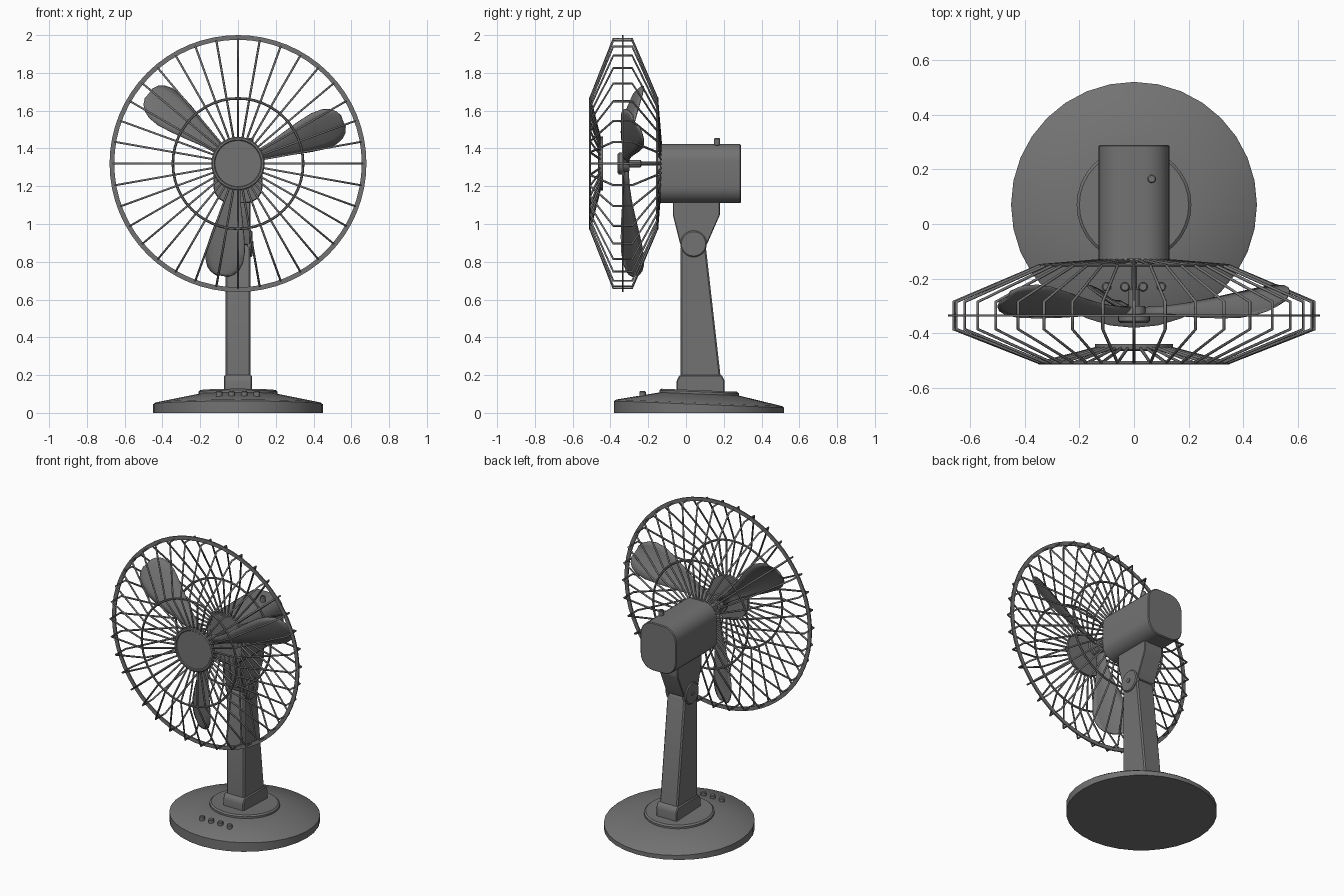
import bpy, bmesh, math
from mathutils import Matrix, Vector

cube = bpy.data.objects.get("Cube")
if cube:
    bpy.data.objects.remove(cube, do_unlink=True)

grey = bpy.data.materials.new("dark_grey")
grey.use_nodes = True
grey.diffuse_color = (0.17, 0.17, 0.17, 1)
grey.node_tree.nodes["Principled BSDF"].inputs["Base Color"].default_value = (0.17, 0.17, 0.17, 1)

HEAD_Z, RING_Y = 1.32, -0.335
TO_Y = Matrix.Rotation(math.radians(90), 4, 'X')      # local +z becomes -y
TO_X = Matrix.Rotation(math.radians(90), 4, 'Y')      # local +z becomes +x


def add(name, bm):
    bmesh.ops.recalc_face_normals(bm, faces=bm.faces)
    mesh = bpy.data.meshes.new(name)
    bm.to_mesh(mesh)
    bm.free()
    ob = bpy.data.objects.new(name, mesh)
    bpy.context.collection.objects.link(ob)
    mesh.materials.append(grey)
    return ob


def lathe(name, profile, matrix, segs=32, closed=False):
    """Turn (radius, height) points around local z; closed profiles make rings."""
    bm = bmesh.new()
    pts = profile + profile[:1] if closed else profile
    verts = [bm.verts.new((r, 0, h)) for r, h in pts]
    edges = [bm.edges.new(pair) for pair in zip(verts, verts[1:])]
    bmesh.ops.spin(bm, geom=verts + edges, axis=(0, 0, 1), cent=(0, 0, 0),
                   steps=segs, angle=math.tau)
    bmesh.ops.remove_doubles(bm, verts=bm.verts, dist=1e-5)
    bm.transform(matrix)
    return add(name, bm)


def on_head(name, profile, segs=32, closed=False):
    """Lathe around the fan axis from (radius, y) points."""
    flipped = [(r, -y) for r, y in profile]
    return lathe(name, flipped, Matrix.Translation((0, 0, HEAD_Z)) @ TO_Y, segs, closed)


def slab(name, outline, half_width, bevel):
    """Extrude a (y, z) outline across x and soften its edges."""
    bm = bmesh.new()
    face = bm.faces.new([bm.verts.new((-half_width, y, z)) for y, z in outline])
    geom = bmesh.ops.extrude_face_region(bm, geom=[face])["geom"]
    bmesh.ops.translate(bm, vec=(2 * half_width, 0, 0),
                        verts=[g for g in geom if isinstance(g, bmesh.types.BMVert)])
    bmesh.ops.bevel(bm, geom=bm.edges[:], offset=bevel, segments=1, affect='EDGES')
    return add(name, bm)


def ring_profile(radius, y, size):
    return [(radius + size * math.cos(a), y + size * math.sin(a))
            for a in [i * math.tau / 6 for i in range(6)]]


# Base with a raised plinth, leaning slightly down towards the back
base = lathe("base", [(0, 0), (0.45, 0), (0.45, 0.045), (0.44, 0.053), (0.21, 0.1), (0, 0.1)],
             Matrix.Translation((0, 0.07, 0)))
plinth = lathe("plinth", [(0, 0.09), (0.21, 0.09), (0.21, 0.112), (0.2, 0.12), (0, 0.12)],
               Matrix.Translation((0, 0.07, 0)))
for part in (base, plinth):
    for v in part.data.vertices:
        if v.co.z > 0.01:
            v.co.z -= 0.04 * (v.co.y - 0.07)

# Speed buttons
for i in range(4):
    x = -0.1 + i * 0.2 / 3
    lathe(f"button_{i + 1}", [(0, 0), (0.017, 0), (0.017, 0.03), (0.013, 0.035), (0, 0.035)],
          Matrix.Translation((x, -0.23, 0.08)), 12)

# Stand
slab("stand_collar", [(-0.05, 0.1), (0.205, 0.1), (0.205, 0.17), (0.19, 0.2),
                      (-0.035, 0.2), (-0.05, 0.17)], 0.075, 0.006)
slab("post", [(-0.03, 0.15), (0.188, 0.15), (0.105, 0.88), (0.04, 0.94), (-0.03, 0.88)], 0.065, 0.008)
slab("neck", [(-0.03, 0.89), (0.11, 0.89), (0.18, 1.05), (0.18, 1.12),
              (-0.07, 1.12), (-0.07, 1.05)], 0.066, 0.004)

# Tilt joint discs and their screws on both sides
for side, sign in (("left", 1), ("right", -1)):
    place = Matrix.Translation((0, 0.04, 0.895)) @ Matrix.Diagonal((sign, 1, 1, 1)) @ TO_X
    lathe(f"tilt_disc_{side}", [(0, 0.05), (0.07, 0.05), (0.07, 0.07), (0.064, 0.076), (0, 0.076)], place)
    lathe(f"tilt_screw_{side}", [(0, 0.07), (0.013, 0.07), (0.013, 0.081), (0, 0.081)], place, 12)

# Motor housing: a box with its lengthwise edges rounded
bm = bmesh.new()
bmesh.ops.create_cube(bm, size=1, matrix=Matrix.Translation((0, 0.075, 1.267))
                      @ Matrix.Diagonal((0.26, 0.43, 0.314, 1)))
long_edges = [e for e in bm.edges if abs(e.verts[0].co.y - e.verts[1].co.y) > 0.1]
bmesh.ops.bevel(bm, geom=long_edges, offset=0.09, segments=7, profile=0.5, affect='EDGES')
ends = [e for e in bm.edges if abs(e.verts[0].co.y - e.verts[1].co.y) < 1e-4]
bmesh.ops.bevel(bm, geom=ends, offset=0.005, segments=1, affect='EDGES')
add("motor_housing", bm)

# Swing knob on top of the motor
lathe("swing_knob", [(0, -0.02), (0.01, -0.02), (0.01, 0.01), (0.016, 0.014), (0.016, 0.045),
                     (0.012, 0.05), (0.007, 0.05), (0.007, 0.045), (0, 0.045)],
      Matrix.Translation((0.065, 0.165, 1.405)), 16)

# Shaft and hub
on_head("shaft", [(0, -0.12), (0.011, -0.12), (0.011, -0.235), (0.02, -0.24),
                  (0.02, -0.305), (0, -0.305)], 16)
on_head("hub", [(0, -0.3), (0.04, -0.3), (0.045, -0.33), (0.058, -0.335),
                (0.058, -0.355), (0.05, -0.362), (0, -0.362)], 24)

# Blades: pitched, swept back and widening to a rounded tip
STATIONS = [(0.03, 0.025), (0.12, 0.032), (0.2, 0.047), (0.29, 0.072), (0.38, 0.096), (0.46, 0.112),
            (0.52, 0.11), (0.56, 0.094), (0.585, 0.07), (0.6, 0.035)]
ACROSS = 6
for n in range(3):
    angle = math.radians(22 + 120 * n)
    out = Vector((math.cos(angle), 0, math.sin(angle)))
    chord = Vector((-math.sin(angle), 0, math.cos(angle)))
    bm = bmesh.new()
    rows = []
    for r, half in STATIONS:
        row = []
        for i in range(ACROSS + 1):
            t = 2 * i / ACROSS - 1
            y = -0.33 + 0.15 * r * r - 0.48 * half * t + 0.012 * t * t
            p = out * r + chord * (half * 0.9 * t) + Vector((0, y, HEAD_Z))
            row.append(bm.verts.new(p))
        rows.append(row)
    for a, b in zip(rows, rows[1:]):
        for i in range(ACROSS):
            bm.faces.new((a[i], a[i + 1], b[i + 1], b[i]))
    blade = add(f"blade_{n + 1}", bm)
    thick = blade.modifiers.new("thickness", 'SOLIDIFY')
    thick.thickness, thick.offset = 0.007, 0

# Guard wires: one bent wire repeated around the fan axis
WIRE = [(0.1, -0.132), (0.345, -0.152), (0.66, -0.285), (0.66, -0.385), (0.345, -0.508), (0.125, -0.452)]
curve = bpy.data.curves.new("guard_wires", 'CURVE')
curve.dimensions = '3D'
curve.bevel_depth = 0.0058
curve.bevel_resolution = 1
curve.use_fill_caps = True
for k in range(36):
    a = k * math.tau / 36
    spline = curve.splines.new('POLY')
    spline.points.add(len(WIRE) - 1)
    for point, (r, y) in zip(spline.points, WIRE):
        point.co = (r * math.cos(a), y, HEAD_Z + r * math.sin(a), 1)
curve.materials.append(grey)
bpy.context.collection.objects.link(bpy.data.objects.new("guard_wires", curve))

# Guard rings and front cap
on_head("guard_rim", [(0.655, RING_Y - 0.004), (0.68, RING_Y - 0.004),
                      (0.68, RING_Y + 0.004), (0.655, RING_Y + 0.004)], 64, True)
on_head("guard_ring_front", ring_profile(0.345, -0.508, 0.007), 48, True)
on_head("guard_ring_back", ring_profile(0.345, -0.152, 0.007), 48, True)
on_head("guard_ring_inner", ring_profile(0.11, -0.134, 0.008), 32, True)
on_head("guard_cap", [(0, -0.44), (0.142, -0.44), (0.142, -0.46), (0.136, -0.465),
                      (0.126, -0.465), (0.122, -0.46), (0, -0.46)])

# Smooth rounded surfaces while keeping edges crisp
bpy.ops.object.select_all(action='DESELECT')
for ob in bpy.context.collection.objects:
    if ob.type == 'MESH' and ob.data.materials and ob.data.materials[0] == grey:
        ob.select_set(True)
        bpy.context.view_layer.objects.active = ob
bpy.ops.object.shade_smooth_by_angle(angle=math.radians(32))
